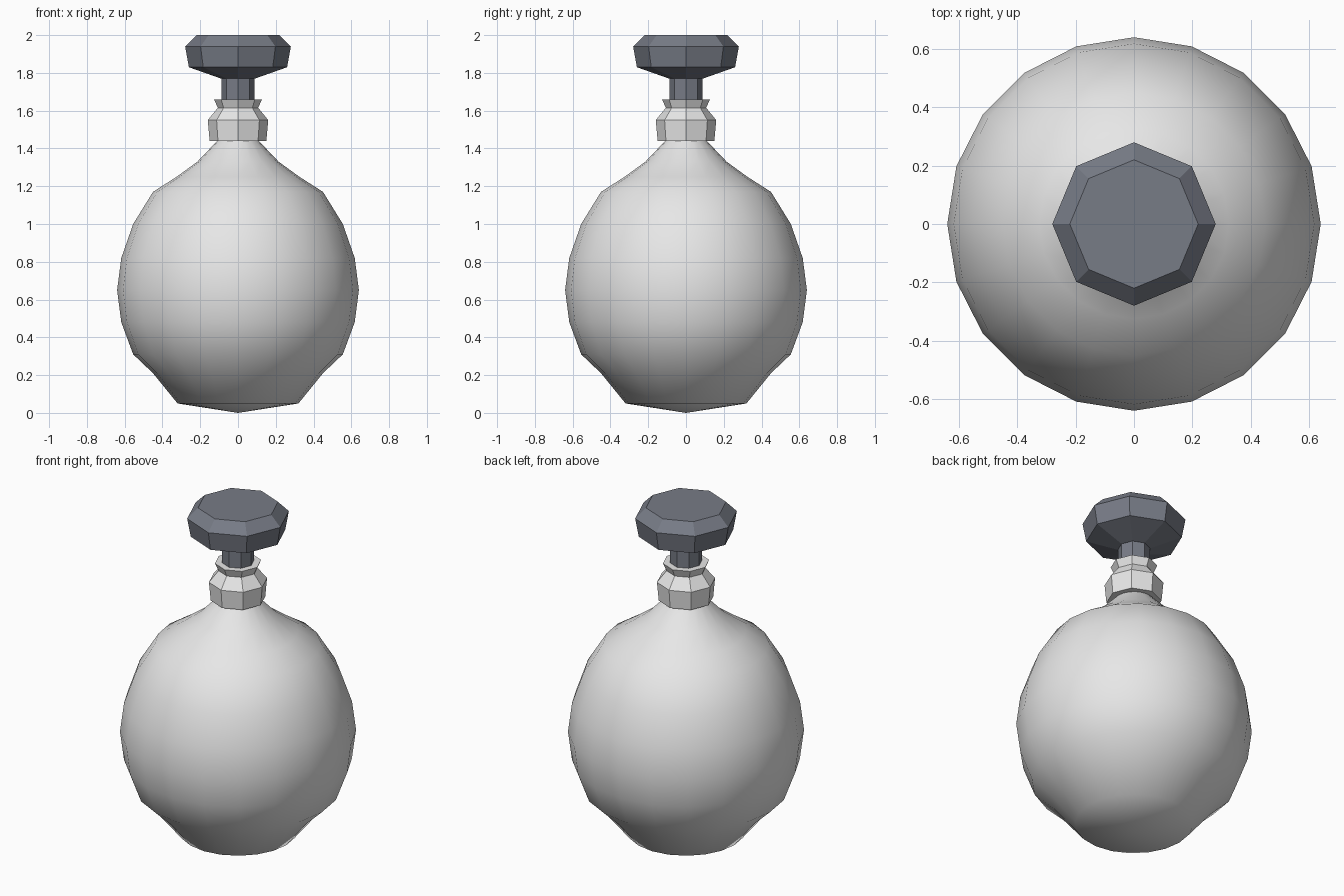
import bpy
import bmesh
from math import cos, sin, tau

cube = bpy.data.objects.get("Cube")
if cube:
    bpy.data.objects.remove(cube, do_unlink=True)


def make_material(name, colour):
    mat = bpy.data.materials.new(name)
    mat.use_nodes = True
    mat.diffuse_color = colour
    mat.node_tree.nodes["Principled BSDF"].inputs["Base Color"].default_value = colour
    return mat


def lathe(name, profile, sides, mat, smooth=False):
    """Revolve (radius, height) points around z; a zero radius makes a tip."""
    bm = bmesh.new()
    rings = []
    for r, z in profile:
        count = sides if r > 0 else 1
        rings.append([bm.verts.new((r * cos(tau * i / sides), r * sin(tau * i / sides), z))
                      for i in range(count)])
    for low, high in zip(rings, rings[1:]):
        for i in range(sides):
            j = (i + 1) % sides
            if len(low) == 1:
                bm.faces.new((low[0], high[j], high[i]))
            else:
                bm.faces.new((low[i], low[j], high[j], high[i]))
    # Close the flat ends
    if len(rings[0]) > 1:
        bm.faces.new(rings[0][::-1])
    cap = bm.faces.new(rings[-1])
    for face in bm.faces:
        face.smooth = smooth and face != cap
    bmesh.ops.recalc_face_normals(bm, faces=bm.faces)
    mesh = bpy.data.meshes.new(name)
    bm.to_mesh(mesh)
    bm.free()
    mesh.materials.append(mat)
    obj = bpy.data.objects.new(name, mesh)
    bpy.context.collection.objects.link(obj)
    return obj


glass = make_material("pale grey", (0.8, 0.8, 0.8, 1))
metal = make_material("slate grey", (0.185, 0.2, 0.24, 1))

# Round smooth flask with a shallow pointed base
lathe("flask_body", [(0, 0), (0.32, 0.05), (0.45, 0.21), (0.555, 0.31), (0.618, 0.48),
                     (0.64, 0.65), (0.618, 0.82), (0.555, 1.0), (0.45, 1.17),
                     (0.325, 1.25), (0.215, 1.33), (0.11, 1.44)], 20, glass, smooth=True)

# Faceted neck ring with a flared lip
lathe("neck_collar", [(0.15, 1.44), (0.16, 1.55), (0.107, 1.615), (0.127, 1.66)], 8, glass)

# Faceted stopper
lathe("stopper_stem", [(0.087, 1.62), (0.087, 1.78)], 8, metal)
lathe("stopper_knob", [(0.09, 1.77), (0.26, 1.83), (0.28, 1.94), (0.22, 2.0)], 8, metal)
